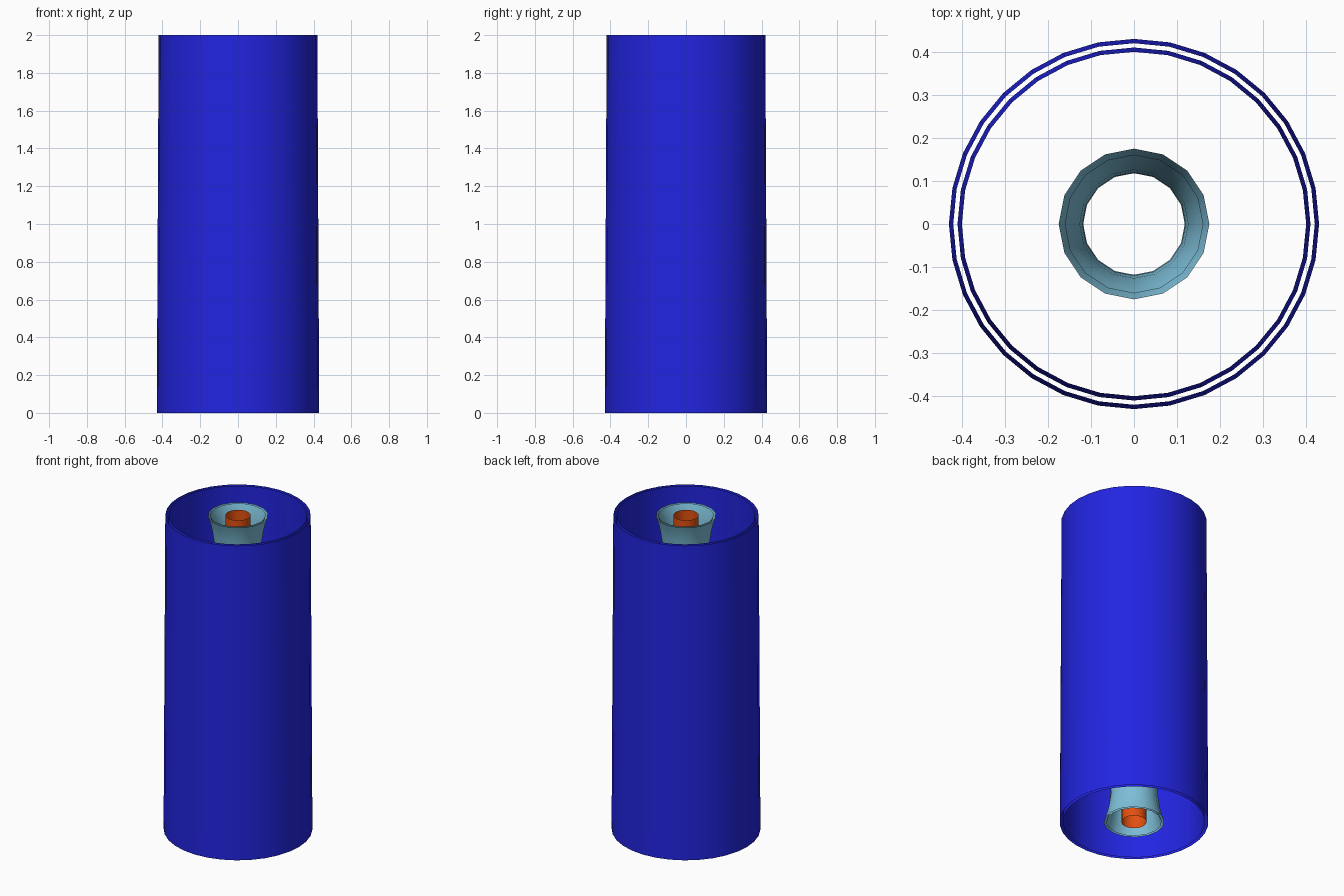
import bpy, bmesh
from math import cos, sin, tau

if "Cube" in bpy.data.objects:
    bpy.data.objects.remove(bpy.data.objects["Cube"])


def material(name, rgb):
    m = bpy.data.materials.new(name)
    m.diffuse_color = (*rgb, 1)
    m.use_nodes = True
    m.node_tree.nodes["Principled BSDF"].inputs["Base Color"].default_value = m.diffuse_color
    return m


def open_tube(name, profile, sides, mat, inward=False):
    """Revolve a (radius, z) profile into an uncapped, smooth shell."""
    bm = bmesh.new()
    rings = [[bm.verts.new((r * cos(tau * i / sides), r * sin(tau * i / sides), z))
              for i in range(sides)] for r, z in profile]
    for a, b in zip(rings, rings[1:]):
        for i in range(sides):
            j = (i + 1) % sides
            face = bm.faces.new((a[i], a[j], b[j], b[i]))
            face.smooth = True
            if inward:
                face.normal_flip()
    me = bpy.data.meshes.new(name)
    bm.to_mesh(me)
    bm.free()
    me.materials.append(mat)
    ob = bpy.data.objects.new(name, me)
    bpy.context.collection.objects.link(ob)
    return ob


blue = material("deep_blue", (0.016, 0.018, 0.75))
pale = material("pale_blue", (0.21, 0.53, 0.70))
orange = material("orange", (0.75, 0.08, 0.005))

# Double-walled, slightly tapered outer casing, open at both ends
open_tube("casing_outer_wall", [(0.43, 0), (0.42, 2)], 32, blue)
open_tube("casing_inner_wall", [(0.41, 0), (0.40, 2)], 32, blue, inward=True)

# Double-walled sleeve, flared at both ends
flare = [(0.043, 0), (0.029, 0.04), (0.018, 0.09), (0.008, 0.16), (0.002, 0.24), (0, 0.34)]


def sleeve_profile(waist):
    low = [(waist + d, z) for d, z in flare]
    return low + [(r, 2 - z) for r, z in reversed(low)]


open_tube("sleeve_outer_wall", sleeve_profile(0.132), 16, pale)
open_tube("sleeve_inner_wall", sleeve_profile(0.118), 16, pale, inward=True)

# Straight open core tube
open_tube("core_tube", [(0.073, 0), (0.073, 2)], 16, orange)
